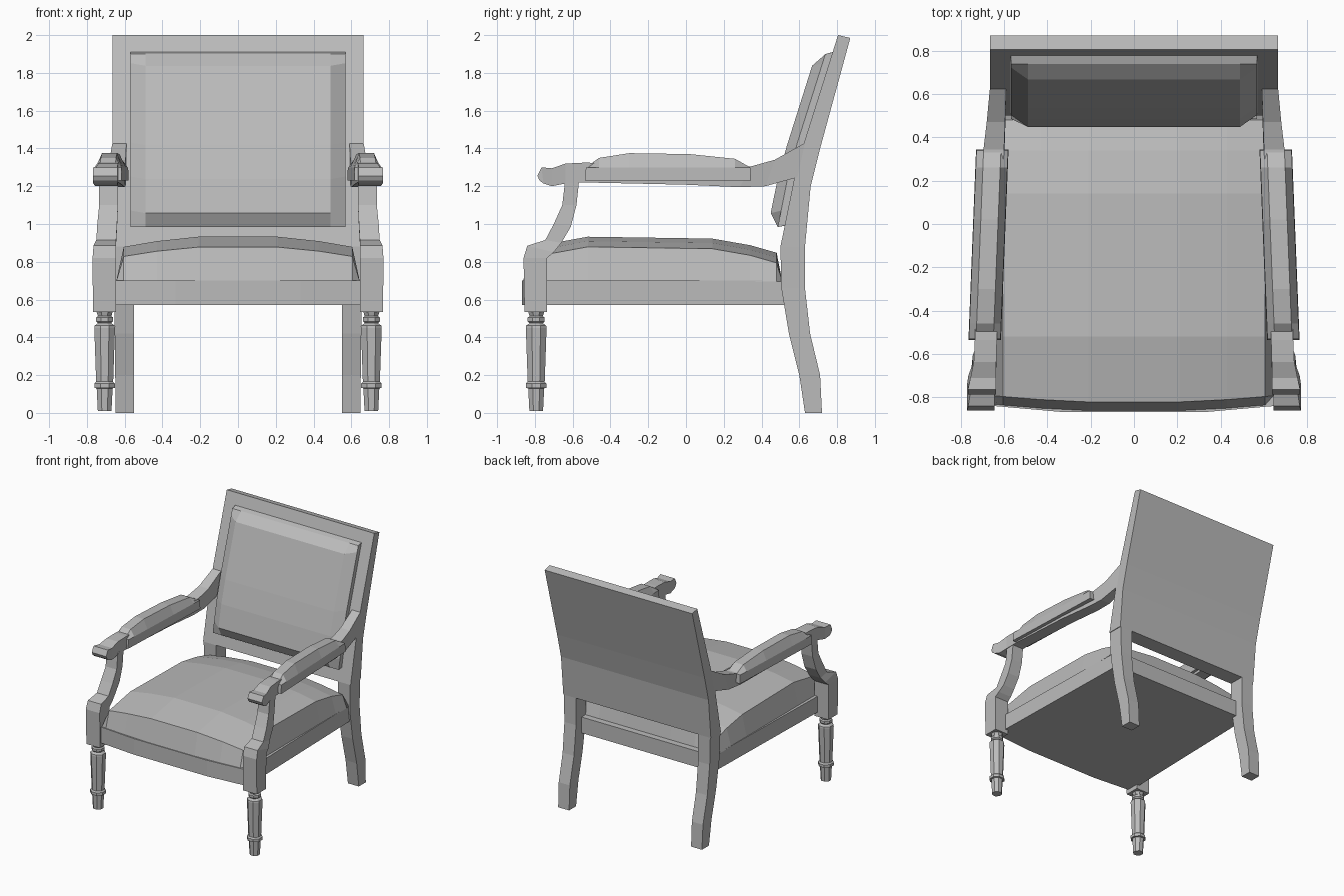
import bpy, bmesh, math

cube = bpy.data.objects.get("Cube")
if cube:
    bpy.data.objects.remove(cube, do_unlink=True)

grey = bpy.data.materials.new("plain_grey")
grey.use_nodes = True
COLOUR = (0.5, 0.5, 0.5, 1)
grey.diffuse_color = COLOUR
grey.node_tree.nodes["Principled BSDF"].inputs["Base Color"].default_value = COLOUR


def finish(name, bm, mirror=False):
    bmesh.ops.recalc_face_normals(bm, faces=bm.faces)
    mesh = bpy.data.meshes.new(name)
    bm.to_mesh(mesh)
    bm.free()
    mesh.materials.append(grey)
    obj = bpy.data.objects.new(name, mesh)
    bpy.context.collection.objects.link(obj)
    if mirror:
        obj.modifiers.new("mirror", 'MIRROR')
    return obj


def loft(name, rings, mirror=False):
    """Skin a row of equal closed rings and cap both ends."""
    bm = bmesh.new()
    rows = [[bm.verts.new(p) for p in ring] for ring in rings]
    n = len(rows[0])
    for a, b in zip(rows, rows[1:]):
        for i in range(n):
            j = (i + 1) % n
            bm.faces.new((a[i], a[j], b[j], b[i]))
    bm.faces.new(rows[0])
    bm.faces.new(rows[-1])
    return finish(name, bm, mirror)


def bar(name, rows, mirror=True):
    """Rectangular bar: each row is y, z of one edge, y, z of the other, then x range."""
    loft(name, [[(xi, ya, za), (xo, ya, za), (xo, yb, zb), (xi, yb, zb)]
                for ya, za, yb, zb, xi, xo in rows], mirror)


def pillow(name, us, vs, place, mirror=False):
    """Grid cushion; place(u, v, ring) gives a point, ring counts in from the rim."""
    bm = bmesh.new()
    n, m = len(us), len(vs)
    g = [[bm.verts.new(place(us[i], vs[j], min(i, j, n - 1 - i, m - 1 - j)))
          for j in range(m)] for i in range(n)]
    for i in range(n - 1):
        for j in range(m - 1):
            bm.faces.new((g[i][j], g[i + 1][j], g[i + 1][j + 1], g[i][j + 1]))
    rim = ([g[i][0] for i in range(n)] + g[-1][1:]
           + [g[i][-1] for i in range(n - 2, -1, -1)] + g[0][-2:0:-1])
    bm.faces.new(rim)
    return finish(name, bm, mirror)


def lerp(table, t):
    for (a, fa), (b, fb) in zip(table, table[1:]):
        if t <= b:
            return fa + (fb - fa) * (t - a) / (b - a)
    return table[-1][1]


# Curved back legs
bar("back_leg", [(y0, z, y1, z, xi, xo) for z, y0, y1, xi, xo in (
    (0, .63, .72, .55, .648), (.2, .60, .71, .55, .65), (.42, .545, .657, .55, .652),
    (.66, .505, .63, .55, .655), (.88, .50, .63, .55, .66))])

# Tilted back panel
BACK_FRONT = [(.88, .50), (1.25, .575), (1.43, .625), (2, .805)]
loft("back_panel", [[(-.665, y0, z0), (.665, y0, z0), (.665, y1, z1), (-.665, y1, z1)]
     for y0, z0, y1, z1 in ((.50, .88, .63, .88), (.575, 1.25, .66, 1.2),
                            (.625, 1.43, .71, 1.4), (.805, 2, .87, 1.985))])

# Back cushion with a stepped rim and bevelled front
def back_point(x, z, ring):
    depth = (-.01, .035, .09)[min(ring, 2)]
    return (x, lerp(BACK_FRONT, z) - depth, z - depth * .25 + .01)

pillow("back_cushion", [-.57, -.568, -.49, -.2, .2, .49, .568, .57],
       [.98, .982, 1.07, 1.25, 1.43, 1.66, 1.85, 1.898, 1.9], back_point)

# Seat rail with a bowed front
half = [(.33, -.868), (.65, -.84), (.67, -.73), (.64, .56)]
plan = half + [(-x, y) for x, y in reversed(half)]
loft("seat_rail", [[(x, y, z) for x, y in plan] for z in (.57, .70)])

# Domed seat cushion
SEAT_DROP = [(-.82, .055), (-.52, 0), (.14, .01), (.34, .045), (.48, .085)]

def seat_point(x, y, ring):
    if y < -.8:
        y += .03 * (x / .62) ** 2
    if ring == 0:
        return (x, y, .695)
    return (x, y, .94 - .06 * (abs(x) / .6) ** 2 - lerp(SEAT_DROP, max(y, -.82)))

pillow("seat_cushion", [-.645, -.605, -.43, -.21, .21, .43, .605, .645],
       [-.866, -.825, -.52, -.2, .14, .34, .48, .51], seat_point)

# Front corner block sweeping up into the arm support
bar("arm_support", [
    (-.855, .535, -.735, .535, .645, .768), (-.86, .82, -.735, .82, .645, .77),
    (-.84, .885, -.70, .85, .645, .765), (-.745, .915, -.66, .90, .645, .75),
    (-.70, 1.0, -.61, .985, .64, .745), (-.655, 1.1, -.58, 1.1, .635, .735),
    (-.64, 1.23, -.565, 1.24, .635, .735)])

# Arm rail with a scrolled hand rest
bar("arm_rail", [
    (-.787, 1.255, -.775, 1.23, .637, .767), (-.765, 1.3, -.755, 1.215, .637, .767),
    (-.71, 1.295, -.71, 1.2, .638, .755), (-.637, 1.32, -.637, 1.215, .636, .74),
    (-.535, 1.325, -.535, 1.22, .633, .735), (0, 1.31, 0, 1.208, .615, .715),
    (.345, 1.305, .285, 1.195, .60, .695), (.47, 1.34, .42, 1.2, .595, .68),
    (.64, 1.435, .60, 1.25, .59, .664)])

# Padded arm tops
PAD_TOP = [(-.54, 1.32), (-.46, 1.35), (-.3, 1.375), (.02, 1.37), (.26, 1.345), (.35, 1.31)]

def pad_point(u, y, ring):
    x = .668 - .04 * y + u
    z = (1.23, 1.30, lerp(PAD_TOP, y))[min(ring, 2)]
    return (x, y, z)

pillow("arm_pad", [-.075, -.073, -.04, .04, .073, .075],
       [-.535, -.53, -.46, -.3, .02, .26, .34, .345], pad_point, True)

# Turned front legs
LEG = [(.01, .037), (.13, .043), (.132, .056), (.155, .056), (.165, .046), (.45, .056),
       (.462, .054), (.475, .036), (.485, .046), (.505, .046), (.512, .036), (.54, .045)]
corners = [math.radians(22.5 + 45 * k) for k in range(8)]
loft("front_leg", [[(.706 + r * math.cos(a) * 1.06, -.793 + r * math.sin(a) * 1.06, z)
                    for a in corners] for z, r in LEG], True)
